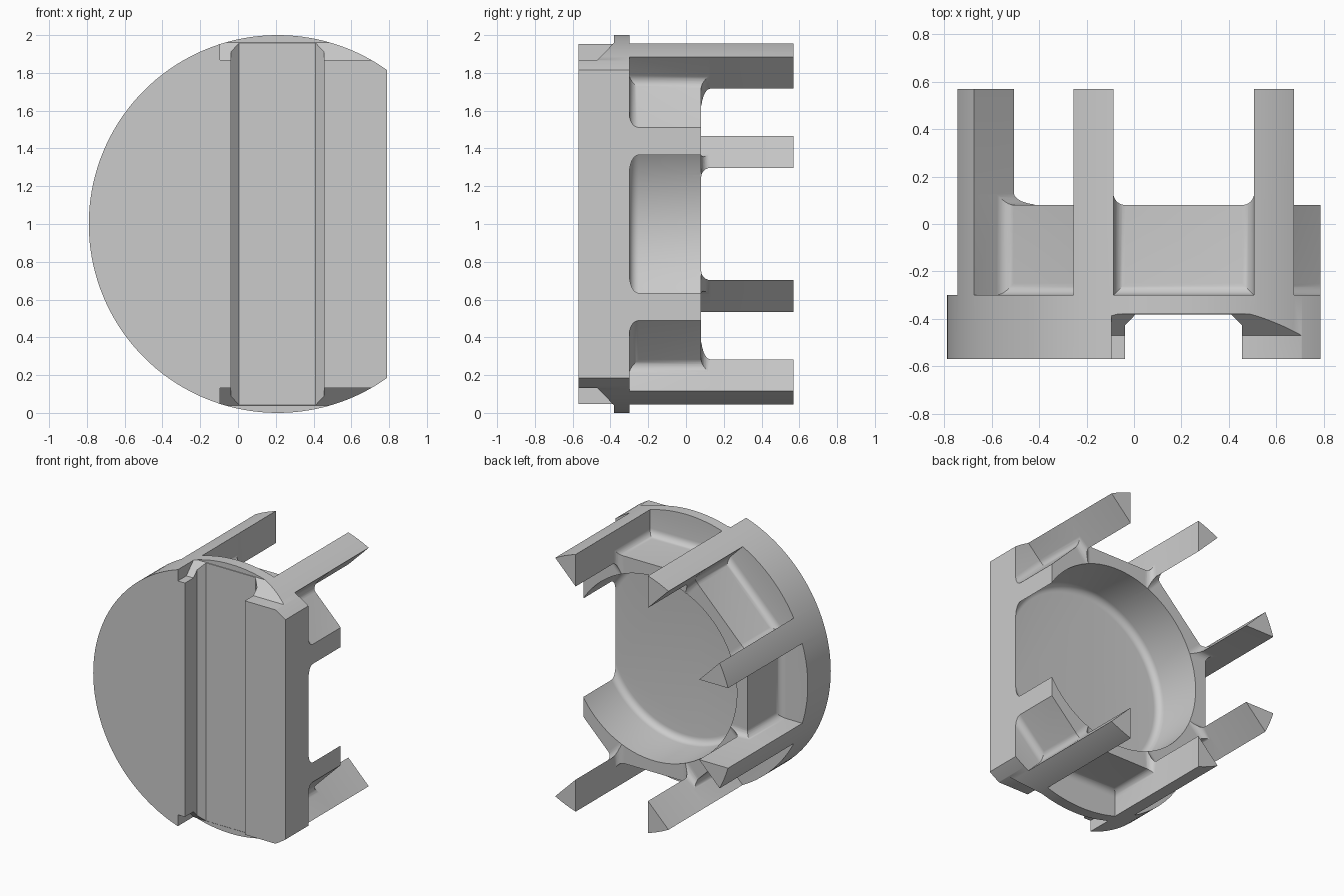
import bpy, bmesh, math
from mathutils import Matrix, Vector

old = bpy.data.objects.get("Cube")
if old:
    bpy.data.objects.remove(old, do_unlink=True)

CX, CZ, R = 0.21, 1.0, 1.0           # axis of the round body
FRONT, BACK = -0.57, 0.57
FLOOR, RIM = -0.30, 0.08             # rear face of the disc, top of the ring wall
SLOT, FILLET = 0.297, 0.05
POCKET = SLOT - 0.0008               # a hair narrower, so no two walls coincide
X, Y, Z = Vector((1, 0, 0)), Vector((0, 1, 0)), Vector((0, 0, 1))


def outward(bm):
    bm.normal_update()
    bmesh.ops.recalc_face_normals(bm, faces=bm.faces[:])
    bm.normal_update()
    if bm.calc_volume(signed=True) < 0:
        bmesh.ops.reverse_faces(bm, faces=bm.faces[:])


def prism(name, profile, lo, hi, u, v, w, origin=(CX, 0, CZ), round_edge=None):
    """Extrude a profile in the u-v plane along w; optionally round chosen edges."""
    bm = bmesh.new()
    rings = [[bm.verts.new((a, b, h)) for a, b in profile] for h in (lo, hi)]
    bm.faces.new(rings[0])
    bm.faces.new(rings[1])
    n = len(profile)
    for i in range(n):
        j = (i + 1) % n
        bm.faces.new((rings[0][i], rings[0][j], rings[1][j], rings[1][i]))
    outward(bm)
    if round_edge:
        edges = [e for e in bm.edges if round_edge(e.verts[0].co, e.verts[1].co)]
        bmesh.ops.bevel(bm, geom=edges, offset=FILLET, offset_type='OFFSET',
                        segments=6, profile=0.5, affect='EDGES')
    frame = Matrix((u, v, w)).transposed().to_4x4()
    bm.transform(Matrix.Translation(origin) @ frame)
    outward(bm)
    mesh = bpy.data.meshes.new(name)
    bm.to_mesh(mesh)
    bm.free()
    obj = bpy.data.objects.new(name, mesh)
    bpy.context.collection.objects.link(obj)
    return obj


def circle(r, n=144):
    return [(r * math.cos(2 * math.pi * i / n), r * math.sin(2 * math.pi * i / n))
            for i in range(n)]


def box(a0, a1, b0, b1):
    return [(a0, b0), (a1, b0), (a1, b1), (a0, b1)]


def volume(mesh):
    bm = bmesh.new()
    bm.from_mesh(mesh)
    result = bm.calc_volume(signed=True)
    bm.free()
    return result


def cut(body, cutter):
    """Subtract the cutter; a result that removed nothing is retried."""
    before = body.data.copy()
    bpy.context.view_layer.objects.active = body
    for solver in ('EXACT', 'MANIFOLD', 'FLOAT'):
        mod = body.modifiers.new("cut", 'BOOLEAN')
        mod.operation, mod.solver, mod.object = 'DIFFERENCE', solver, cutter
        bpy.ops.object.modifier_apply(modifier=mod.name)
        if 0 < volume(body.data) < volume(before) - 1e-5:
            break
        body.data = before.copy()
    bpy.data.objects.remove(cutter, do_unlink=True)


def pocket_edge(p, q):
    """Floor edges of a pocket: the bottom one and the two sides."""
    return max(p.z, q.z) < 0.78 and min(p.y, q.y) < 0


def slot_edge(p, q):
    """Long lower edges of a slot."""
    return max(p.y, q.y) < RIM + 0.01 and abs(p.x - q.x) < 0.01


def bore_edge(p, q):
    return max(p.z, q.z) < FLOOR + 0.01


def spoke(k):
    """Sideways and outward directions of the k-th eighth."""
    a = k * math.pi / 4
    return (Vector((-math.sin(a), 0, math.cos(a))), Vector((math.cos(a), 0, math.sin(a))))


# Round body
body = prism("pronged_housing", circle(R), FRONT, BACK, X, Z, Y)

# Four slots straight across the back leave the prongs
for k in range(4):
    side, out = spoke(k)
    cut(body, prism("slot", box(-SLOT, SLOT, RIM, 0.8), -1.2, 1.2, side, Y, out,
                    round_edge=slot_edge))

# Eight pockets around the outside leave the ring wall
for k in range(8):
    side, out = spoke(k)
    cut(body, prism("pocket", box(-POCKET, POCKET, FLOOR, 0.3), 0.77, 1.2, side, Y, out,
                    round_edge=pocket_edge))

# Rear bore with a rounded bottom
cut(body, prism("bore", circle(0.684), FLOOR, 0.8, X, Z, Y, round_edge=bore_edge))

# Flat side
cut(body, prism("flat", box(0.788, 1.5, -1, 1), -0.5, 2.5, X, Y, Z, (0, 0, 0)))

# Front channel with chamfered bottom corners
channel = [(-0.037, -0.7), (0.455, -0.7), (0.455, -0.427), (0.411, -0.382),
           (0.006, -0.382), (-0.037, -0.427)]
cut(body, prism("channel", channel, -0.5, 2.5, X, Y, Z, (0, 0, 0)))

# Sloped end notches, mirrored top and bottom
notch = [(-0.7, 0.868), (-0.47, 0.868), (-0.38, 0.96), (-0.38, 1.2), (-0.7, 1.2)]
for s in (1, -1):
    cut(body, prism("notch", notch, -0.095, 1.0, Y, Z * s, X, (0, 0, CZ)))

# Single grey colour
grey = bpy.data.materials.new("plain_grey")
grey.use_nodes = True
colour = (0.6, 0.6, 0.6, 1)
grey.diffuse_color = colour
grey.node_tree.nodes["Principled BSDF"].inputs["Base Color"].default_value = colour
body.data.materials.clear()
body.data.materials.append(grey)
for poly in body.data.polygons:
    poly.material_index = 0

bpy.ops.object.select_all(action='DESELECT')
body.select_set(True)
bpy.context.view_layer.objects.active = body
bpy.ops.object.shade_smooth_by_angle(angle=math.radians(30))
